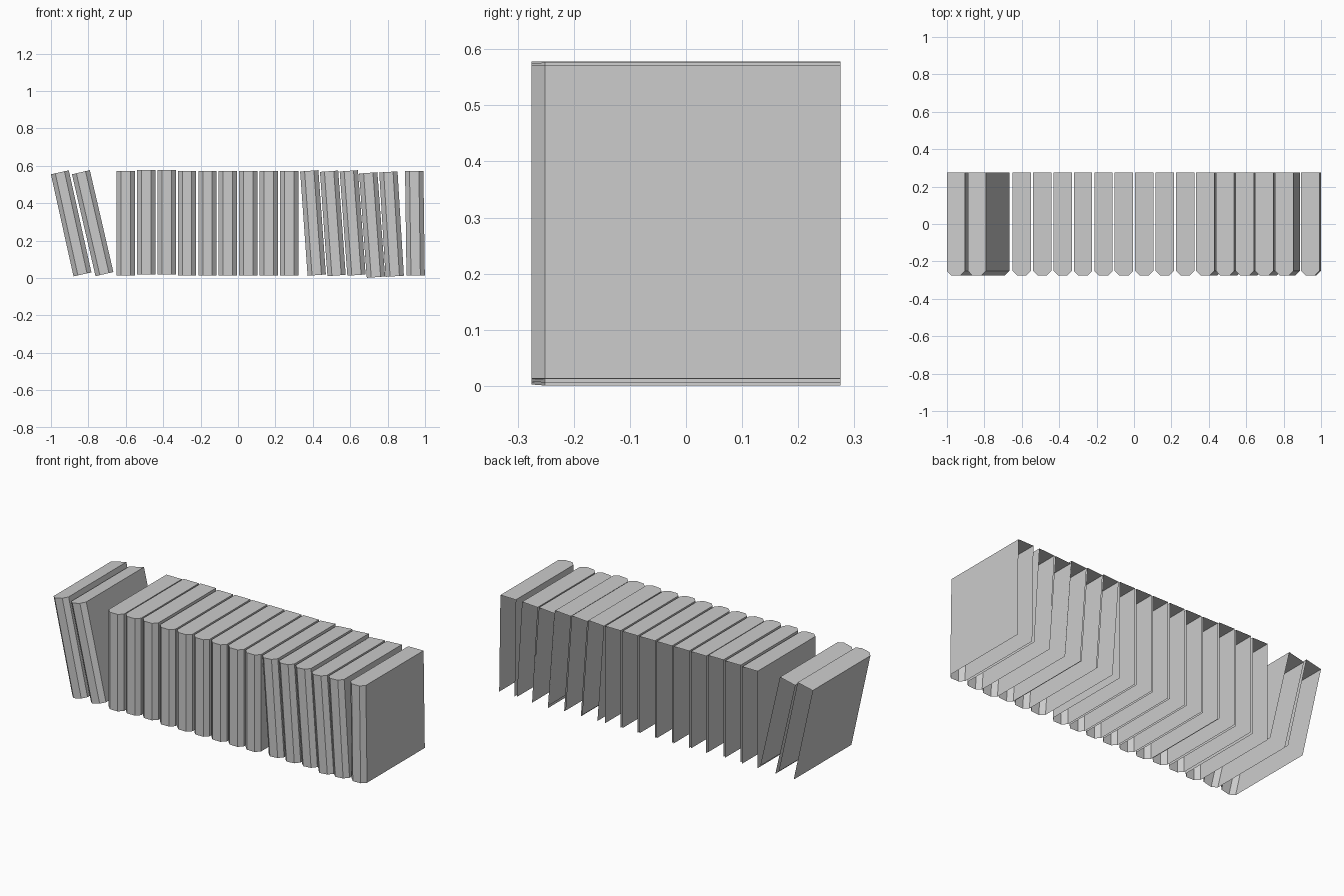
import bpy, bmesh
from math import radians

if "Cube" in bpy.data.objects:
    bpy.data.objects.remove(bpy.data.objects["Cube"])

W, D, H, C = 0.098, 0.55, 0.559, 0.024   # book width, depth, height, spine chamfer


def book_mesh():
    # Open shell: two covers, a chamfered spine and a top; back and bottom are open
    w, d, h = W / 2, D / 2, H / 2
    outline = [(-w, d), (-w, -d + C), (-w + C, -d), (w - C, -d), (w, -d + C), (w, d)]
    bm = bmesh.new()
    low = [bm.verts.new((x, y, -h)) for x, y in outline]
    top = [bm.verts.new((x, y, h)) for x, y in outline]
    for i in range(len(outline) - 1):
        bm.faces.new((low[i], low[i + 1], top[i + 1], top[i]))
    bm.faces.new(top)
    me = bpy.data.meshes.new("book")
    bm.to_mesh(me)
    bm.free()
    return me


mesh = book_mesh()


def add_book(name, x, z, lean):
    # Positive lean tips the top towards -x
    ob = bpy.data.objects.new(name, mesh)
    ob.location = (x, 0, z)
    ob.rotation_euler = (0, -radians(lean), 0)
    bpy.context.collection.objects.link(ob)


# Two strongly leaning books on the left
add_book("leaning_book_1", -0.892, 0.292, 12.5)
add_book("leaning_book_2", -0.777, 0.293, 13.0)

# Nine upright books
for i in range(9):
    z = {1: 0.297, 2: 0.299}.get(i, 0.292)
    add_book(f"upright_book_{i + 1}", -0.600 + 0.1092 * i, z, 0)

# Slightly tilted books on the right
tilted = [(0.401, 0.294, 4.1), (0.507, 0.292, 4.1), (0.613, 0.294, 4.2),
          (0.717, 0.283, 4.2), (0.821, 0.288, 3.5), (0.946, 0.292, 0.8)]
for i, (x, z, a) in enumerate(tilted):
    add_book(f"tilted_book_{i + 1}", x, z, a)
